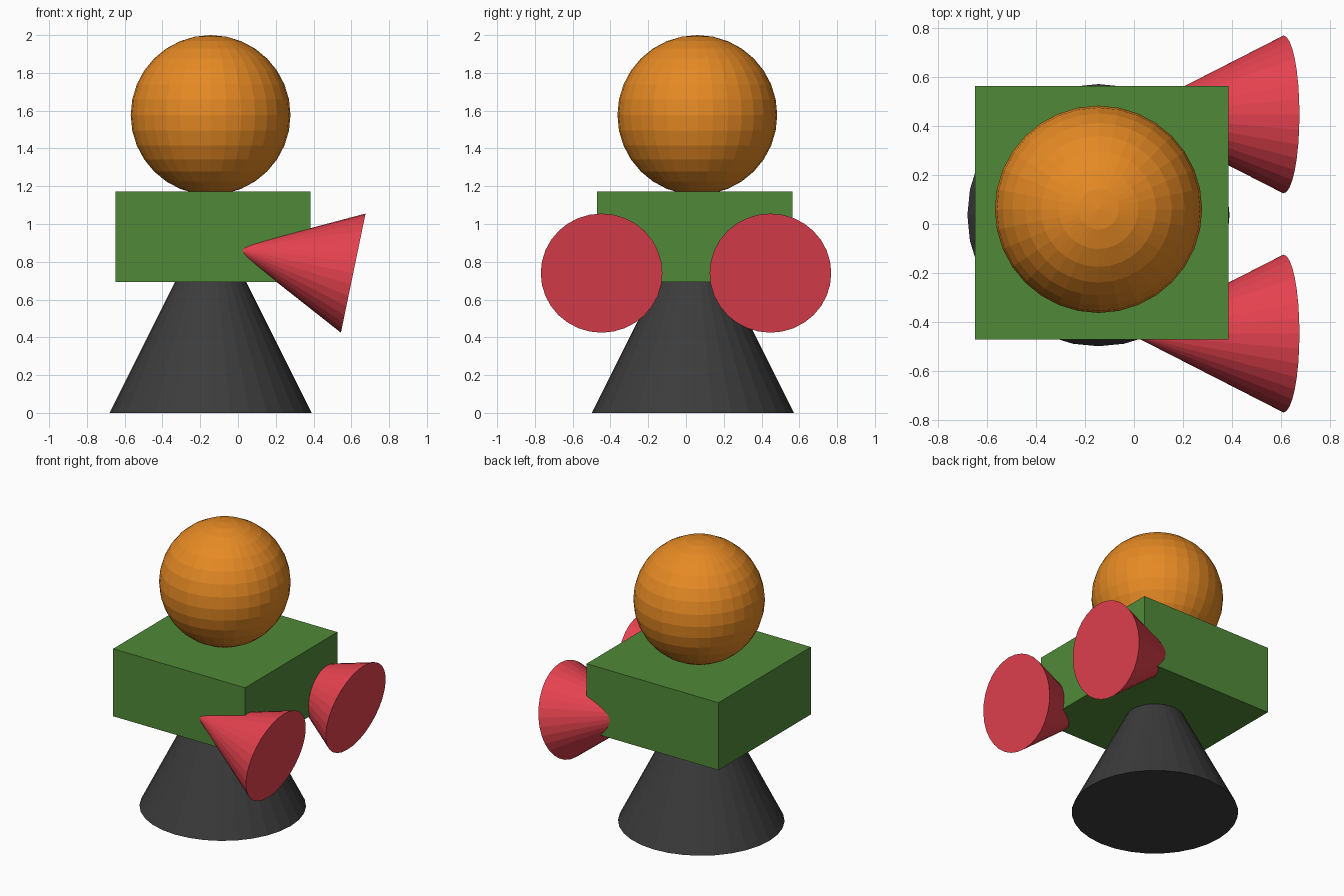
import bpy
import math

cube = bpy.data.objects.get("Cube")
if cube:
    bpy.data.objects.remove(cube, do_unlink=True)


def make_material(name, rgb):
    """Flat material from 0-255 display values, converted to linear."""
    linear = [((c / 255 + 0.055) / 1.055) ** 2.4 for c in rgb]
    mat = bpy.data.materials.new(name)
    mat.use_nodes = True
    mat.diffuse_color = (*linear, 1)
    mat.node_tree.nodes["Principled BSDF"].inputs["Base Color"].default_value = (*linear, 1)
    return mat


def finish(name, mat):
    obj = bpy.context.object
    obj.name = name
    obj.data.materials.append(mat)
    return obj


def add_cone(name, mat, base, radius, tilt=0.0):
    """Cone as tall as its base is wide, leaning from its base centre towards -x."""
    x, y, z = base
    centre = (x - radius * math.sin(tilt), y, z + radius * math.cos(tilt))
    bpy.ops.mesh.primitive_cone_add(vertices=32, radius1=radius, depth=2 * radius,
                                    location=centre, rotation=(0, -tilt, 0))
    return finish(name, mat)


orange = make_material("orange", (230, 138, 36))
green = make_material("green", (80, 138, 56))
red = make_material("red", (229, 66, 79))
charcoal = make_material("charcoal", (60, 60, 60))

# Base: upright cone whose tip is buried in the body
add_cone("base", charcoal, (-0.145, 0.036, 0), 0.535)

# Body: wide block
bpy.ops.mesh.primitive_cube_add(size=1, location=(-0.132, 0.046, 0.932))
body = finish("body", green)
body.scale = (1.034, 1.034, 0.478)

# Head: faceted ball
bpy.ops.mesh.primitive_uv_sphere_add(segments=32, ring_count=16, radius=0.423,
                                     location=(-0.145, 0.06, 1.577))
finish("head", orange)

# Arms: a pair of cones, wide ends facing +x and slightly down
for name, side in (("front_arm", -1), ("back_arm", 1)):
    add_cone(name, red, (0.61, side * 0.447, 0.74), 0.322, math.radians(78.3))
